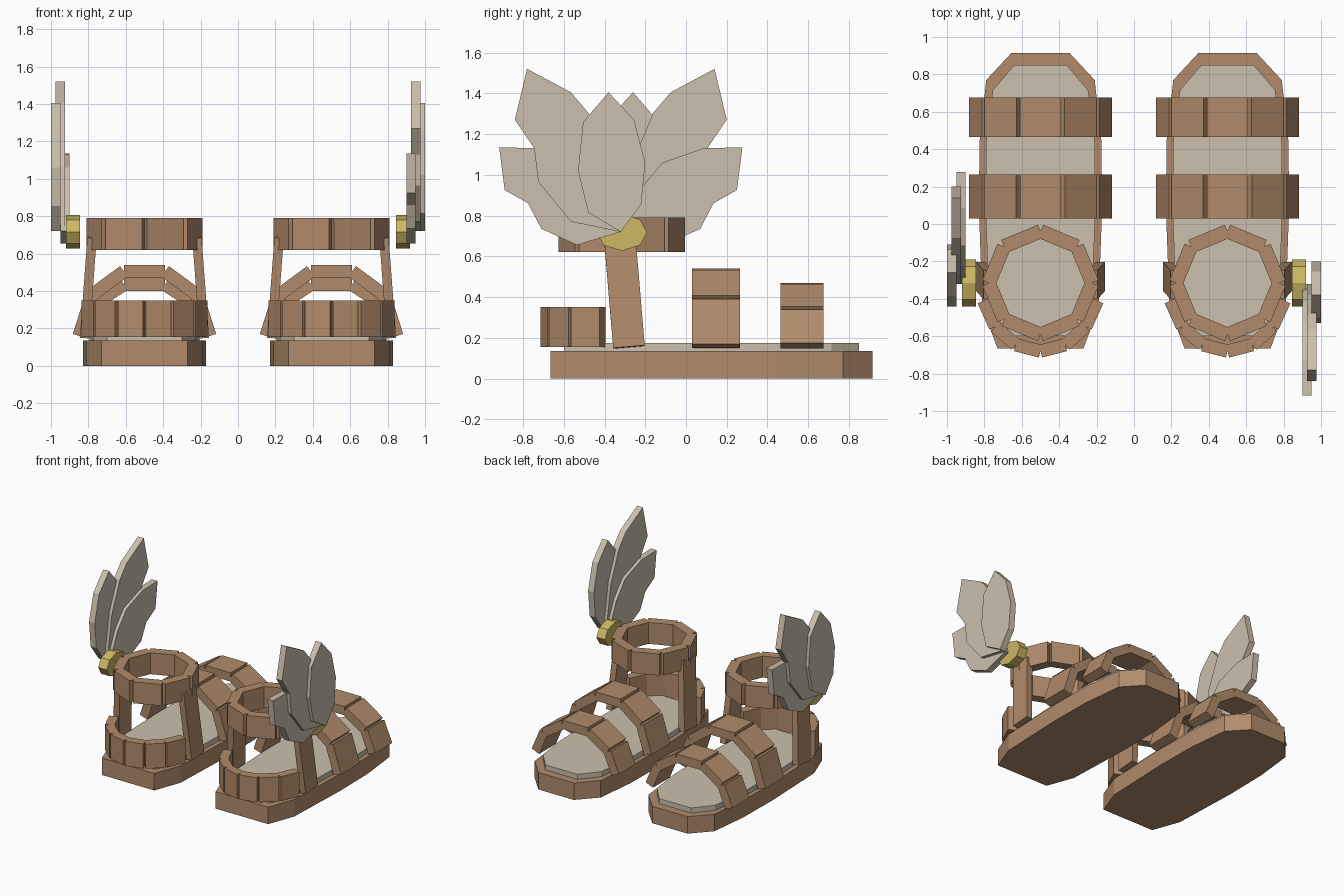
import bpy, bmesh, math
from mathutils import Vector

cube = bpy.data.objects.get("Cube")
if cube:
    bpy.data.objects.remove(cube)


def material(name, color):
    m = bpy.data.materials.new(name)
    m.use_nodes = True
    m.diffuse_color = (*color, 1)
    m.node_tree.nodes["Principled BSDF"].inputs["Base Color"].default_value = (*color, 1)
    return m


LEATHER = material("tan leather", (0.44, 0.26, 0.15))
CREAM = material("cream", (0.60, 0.53, 0.42))
GOLD = material("gold", (0.61, 0.48, 0.13))
ANKLE_Y = -0.315
X, Y, Z = Vector((1, 0, 0)), Vector((0, 1, 0)), Vector((0, 0, 1))


def finish(name, bm, mat):
    bmesh.ops.recalc_face_normals(bm, faces=bm.faces)
    mesh = bpy.data.meshes.new(name)
    bm.to_mesh(mesh)
    bm.free()
    mesh.materials.append(mat)
    obj = bpy.data.objects.new(name, mesh)
    bpy.context.collection.objects.link(obj)
    return obj


def plate(name, points, depth, mat):
    """Solid made by sweeping a flat outline along a vector."""
    bm = bmesh.new()
    face = bm.faces.new([bm.verts.new(p) for p in points])
    top = bmesh.ops.extrude_face_region(bm, geom=[face], use_keep_orig=True)["geom"]
    bmesh.ops.translate(bm, vec=depth, verts=[v for v in top if isinstance(v, bmesh.types.BMVert)])
    return finish(name, bm, mat)


def strap(name, path, across, width, thick, mat=LEATHER, closed=False):
    """Chain of stiff leather blocks following a path."""
    bm = bmesh.new()
    ends = path[1:] + path[:1] if closed else path[1:]
    for p, q in zip(path, ends):
        along = (q - p).normalized()
        side = (across - along * across.dot(along)).normalized()
        out = along.cross(side)
        half = (along * (q - p).length / 2, side * width / 2, out * thick / 2)
        block = bmesh.ops.create_cube(bm, size=2)["verts"]
        for v in block:
            v.co = (p + q) / 2 + sum((h * c for h, c in zip(half, v.co)), Vector())
    return finish(name, bm, mat)


def outline(half, cx, z):
    """Mirror a half outline around the sandal centre line."""
    return [Vector((cx + x, y, z)) for x, y in half] + \
           [Vector((cx - x, y, z)) for x, y in reversed(half)]


def arc(cx, rx, ry, z, degrees):
    return [Vector((cx + rx * math.cos(math.radians(a)),
                    ANKLE_Y + ry * math.sin(math.radians(a)), z)) for a in degrees]


SOLE = [(0.23, -0.665), (0.31, -0.45), (0.33, 0.1), (0.325, 0.45), (0.29, 0.77), (0.155, 0.915)]
INSOLE = [(0.2, -0.6), (0.275, -0.42), (0.295, 0.1), (0.29, 0.45), (0.255, 0.715), (0.14, 0.85)]

# Feather outlines as (y, z), with the inner face offset
FEATHERS = {
    "outer_feather": (0.95, [(-0.32, 0.72), (-0.48, 0.815), (-0.53, 1.02), (-0.505, 1.26),
                             (-0.38, 1.405), (-0.255, 1.27), (-0.2, 1.06), (-0.22, 0.855)]),
    "long_feather": (0.925, [(-0.32, 0.72), (-0.565, 0.77), (-0.725, 0.965), (-0.745, 1.13),
                             (-0.84, 1.27), (-0.78, 1.52), (-0.565, 1.405), (-0.48, 1.305),
                             (-0.38, 1.07)]),
    "low_feather": (0.9, [(-0.32, 0.72), (-0.535, 0.655), (-0.71, 0.735), (-0.775, 0.86),
                          (-0.89, 0.925), (-0.917, 1.135), (-0.725, 1.13), (-0.525, 1.06),
                          (-0.415, 0.93)]),
}

for label, s in (("left", 1), ("right", -1)):
    cx = 0.5 * s
    # Sole and insole
    plate(label + "_sole", outline(SOLE, cx, 0), Z * 0.135, LEATHER)
    plate(label + "_insole", outline(INSOLE, cx, 0.135), Z * 0.04, CREAM)

    # Ankle ring and heel strap
    strap(label + "_ankle_ring", arc(cx, 0.276, 0.276, 0.705, range(0, 360, 45)),
          Z, 0.17, 0.075, closed=True)
    strap(label + "_heel_strap", arc(cx, 0.315, 0.365, 0.253, range(-165, 0, 25)), Z, 0.195, 0.07)

    # Arched straps over the foot
    for part, y, width, shoulder, top in (("instep_strap", 0.148, 0.235, 0.38, 0.505),
                                          ("toe_strap", 0.57, 0.21, 0.325, 0.435)):
        half = [(0.35, 0.16), (0.28, shoulder), (0.11, top)]
        path = [Vector((cx - x, y, z)) for x, z in half]
        path += [Vector((cx + x, y, z)) for x, z in reversed(half)]
        strap(f"{label}_{part}", path, Y, width, 0.07)

    # Upright straps joining sole and ankle ring
    for side, k in (("outer", s), ("inner", -s)):
        strap(f"{label}_{side}_upright", [Vector((cx + 0.32 * k, -0.28, 0.155)),
                                          Vector((cx + 0.28 * k, -0.325, 0.69))], Y, 0.155, 0.05)

    # Gold stud at the wing root
    stud = [Vector((0.845 * s, ANKLE_Y + 0.125 * math.cos(i * math.pi / 4),
                    0.717 + 0.09 * math.sin(i * math.pi / 4))) for i in range(8)]
    plate(label + "_wing_stud", stud, X * 0.075 * s, GOLD)

    # Wing, turned half a circle for the other foot
    for part, (x, shape) in FEATHERS.items():
        points = [Vector((x * s, -0.32 + (y + 0.32) * s, z)) for y, z in shape]
        plate(f"{label}_{part}", points, X * 0.05 * s, CREAM)
